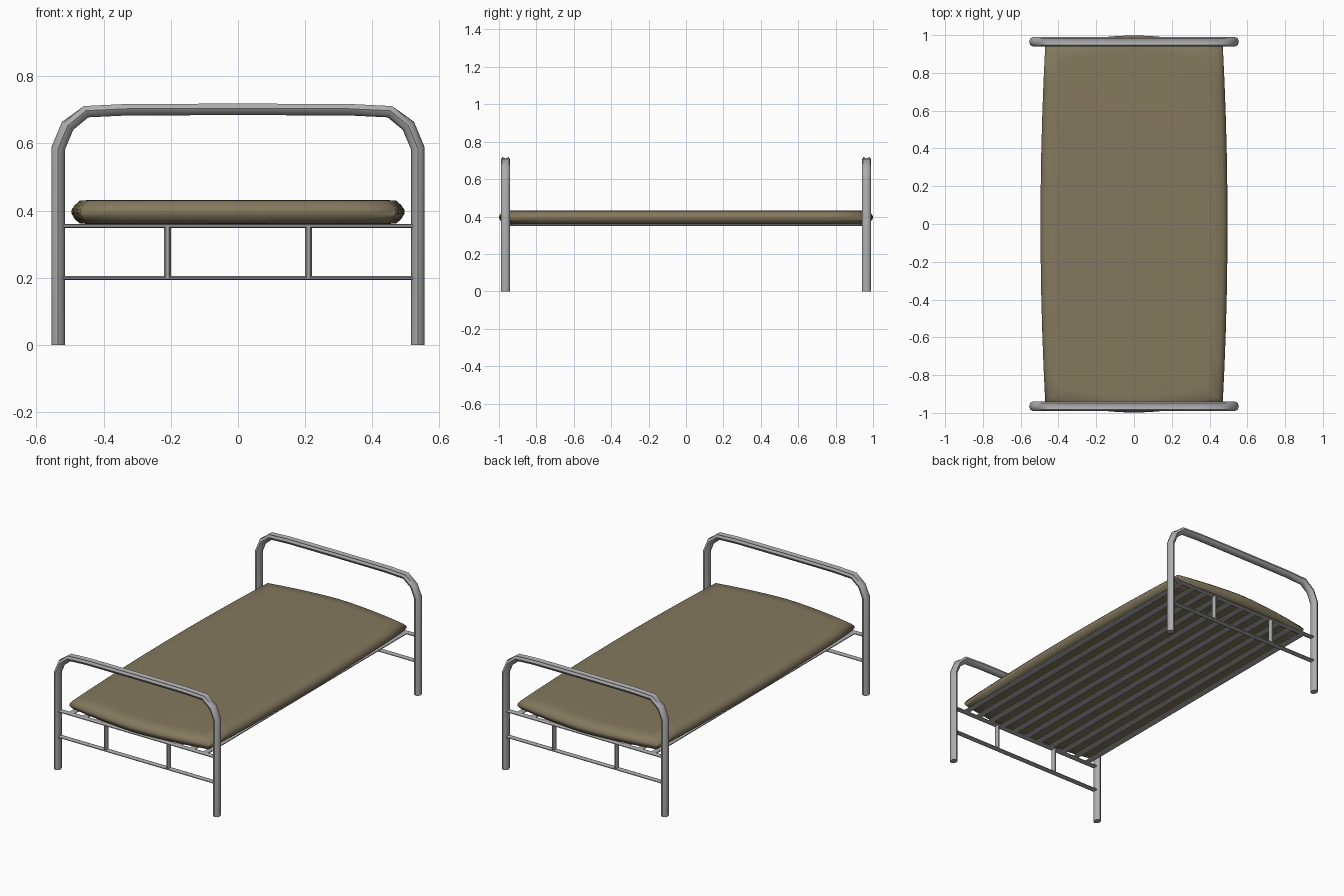
import bpy, bmesh, math
from mathutils import Vector

if "Cube" in bpy.data.objects:
    bpy.data.objects.remove(bpy.data.objects["Cube"])

def material(name, color):
    m = bpy.data.materials.new(name)
    m.diffuse_color = color
    m.use_nodes = True
    m.node_tree.nodes["Principled BSDF"].inputs["Base Color"].default_value = m.diffuse_color
    return m

steel = material("frame_steel", (0.42, 0.42, 0.43, 1))
fabric = material("mattress_fabric", (0.23, 0.19, 0.112, 1))

def finish(bm, name, angle, mat):
    bmesh.ops.recalc_face_normals(bm, faces=bm.faces[:])
    me = bpy.data.meshes.new(name)
    bm.to_mesh(me)
    bm.free()
    ob = bpy.data.objects.new(name, me)
    bpy.context.collection.objects.link(ob)
    me.materials.append(mat)
    bpy.ops.object.select_all(action='DESELECT')
    ob.select_set(True)
    bpy.context.view_layer.objects.active = ob
    bpy.ops.object.shade_smooth_by_angle(angle=math.radians(angle))

def skin(bm, rings):
    n = len(rings[0])
    for a, b in zip(rings, rings[1:]):
        for i in range(n):
            bm.faces.new((a[i], a[(i + 1) % n], b[(i + 1) % n], b[i]))
    bm.faces.new(rings[0])
    bm.faces.new(rings[-1])

# Bent end hoop: mitred tube swept along a path in the xz plane
def hoop(name, y, rx=0.02, ry=0.025, sides=8):
    half = [(-0.535, 0), (-0.535, 0.585), (-0.507, 0.652), (-0.453, 0.697),
            (-0.33, 0.703)]
    path = [Vector(p) for p in half + [(0, 0.704)] + [(-x, z) for x, z in reversed(half)]]
    bm = bmesh.new()
    rings = []
    for i, p in enumerate(path):
        d0 = (p - path[i - 1]).normalized() if i else (path[1] - p).normalized()
        d1 = (path[i + 1] - p).normalized() if i < len(path) - 1 else d0
        t = (d0 + d1).normalized()
        out = Vector((-t.y, t.x)) / t.dot(d0)
        ring = []
        for k in range(sides):
            a = 2 * math.pi * k / sides
            # shallow groove along the top of the cross bar
            r = rx * (0.3 if k == 0 and 3 <= i <= len(path) - 4 else 1.0)
            q = p + out * r * math.cos(a)
            ring.append(bm.verts.new((q.x, y + ry * math.sin(a), q.y)))
        rings.append(ring)
    skin(bm, rings)
    finish(bm, name, 50, steel)

# Straight bar with an elliptical section; axis is the long direction
def bar(name, centre, length, axis, w, h, sides=8):
    bm = bmesh.new()
    rings = []
    for s in (-0.5, 0.5):
        ring = []
        for k in range(sides):
            a = 2 * math.pi * (k + 0.5) / sides
            u, v = w / 2 * math.cos(a) * 1.08, h / 2 * math.sin(a) * 1.08
            off = {'x': (s * length, u, v), 'y': (u, s * length, v), 'z': (u, v, s * length)}[axis]
            ring.append(bm.verts.new(Vector(centre) + Vector(off)))
        rings.append(ring)
    skin(bm, rings)
    finish(bm, name, 50, steel)

# Both ends: hoop, two rails and two short posts
for end, y in (("foot", -0.965), ("head", 0.965)):
    hoop(end + "_hoop", y)
    bar(end + "_upper_rail", (0, y, 0.354), 1.06, 'x', 0.032, 0.012)
    bar(end + "_lower_rail", (0, y, 0.199), 1.06, 'x', 0.032, 0.012)
    for side, x in (("left", -0.21), ("right", 0.21)):
        bar(f"{end}_{side}_post", (x, y, 0.277), 0.155, 'z', 0.02, 0.032)

# Long slats under the mattress
for i in range(11):
    bar(f"slat_{i + 1}", (-0.45 + 0.09 * i, 0, 0.354), 1.93, 'y', 0.034, 0.012)

# Mattress: bowed outline stacked in rounded layers
def outline(inset, n=10):
    ts = [-1 + 2 * i / n for i in range(n)]
    def side(t):
        return 0.47 + 0.025 * (1 - t * t) - inset
    def end(t):
        return 0.945 + 0.054 * (1 - abs(t) ** 1.6) - inset
    cx, cy = side(1), end(1)
    return ([(t * cx, -end(t)) for t in ts] + [(side(t), t * cy) for t in ts]
            + [(-t * cx, end(t)) for t in ts] + [(-side(t), -t * cy) for t in ts])

bm = bmesh.new()
layers = [(0.08, 0.36), (0.025, 0.361), (0.01, 0.374), (0, 0.39), (0, 0.403),
          (0.01, 0.417), (0.025, 0.43), (0.08, 0.432)]
skin(bm, [[bm.verts.new((x, y, z)) for x, y in outline(ins)] for ins, z in layers])
finish(bm, "mattress", 60, fabric)
